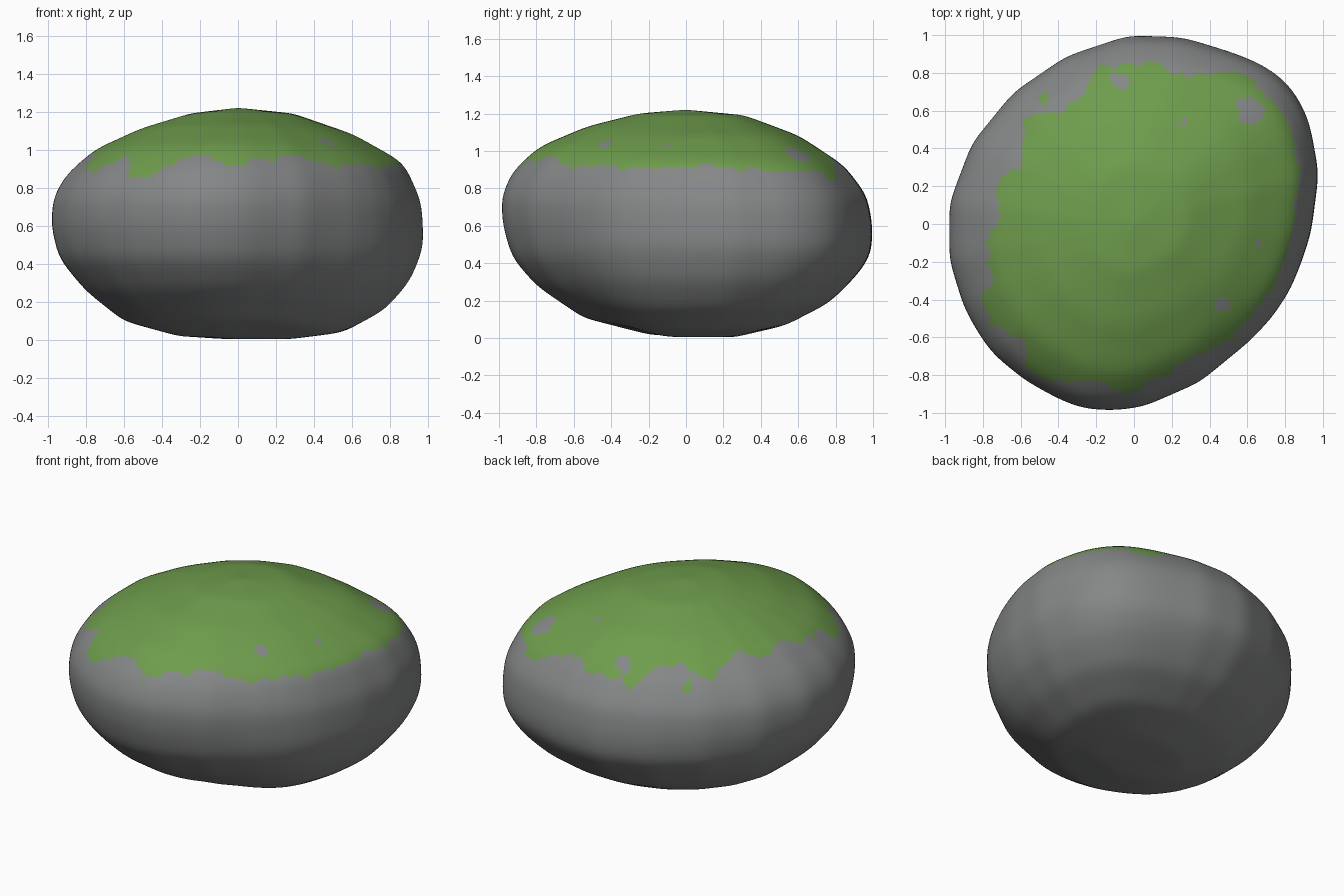
import bpy, bmesh, math
from mathutils import Vector, noise

if "Cube" in bpy.data.objects:
    bpy.data.objects.remove(bpy.data.objects["Cube"])

CZ = 0.6            # height of the widest ring
N, M = 300, 130     # segments round and top to bottom

# outline from the top, anticlockwise
OUTLINE = [(.98,.27),(.93,.54),(.87,.67),(.79,.77),(.67,.85),(.52,.91),(.26,.99),(-.03,1),
           (-.36,.89),(-.64,.7),(-.86,.43),(-.98,.11),(-.98,-.19),(-.9,-.45),(-.82,-.59),
           (-.75,-.69),(-.58,-.83),(-.4,-.93),(-.27,-.98),(-.11,-.99),(.05,-.97),(.35,-.84),
           (.62,-.62),(.74,-.49),(.83,-.35),(.89,-.2),(.94,-.04)]
# vertical profiles (radius, z) towards +x, +y, -x, -y
PROFILES = [
    [(0,1.22),(.29,1.19),(.61,1.08),(.88,.93),(.97,.72),(.98,.49),(.91,.31),(.78,.16),(.56,.04),(.28,.005),(0,.005)],
    [(0,1.22),(.31,1.19),(.6,1.08),(.84,.92),(.96,.76),(.99,.59),(.98,.44),(.9,.33),(.76,.19),(.53,.07),(.26,.005),(0,.005)],
    [(0,1.22),(.25,1.19),(.51,1.11),(.75,1),(.9,.87),(.97,.75),(.98,.6),(.94,.43),(.8,.26),(.6,.1),(.31,.02),(0,.005)],
    [(0,1.22),(.25,1.2),(.53,1.13),(.79,1.02),(.93,.89),(.99,.75),(.98,.6),(.93,.43),(.8,.28),(.55,.11),(.2,.02),(0,.005)]]
# moss edge seen from the top
MOSS = [(.87,.3),(.85,.4),(.82,.52),(.72,.67),(.56,.8),(.22,.79),(.1,.86),(-.05,.84),(-.2,.83),
        (-.27,.67),(-.4,.6),(-.58,.55),(-.6,.33),(-.71,.22),(-.73,.02),(-.78,-.13),(-.75,-.3),
        (-.83,-.41),(-.75,-.53),(-.58,-.63),(-.56,-.78),(-.45,-.83),(-.3,-.83),(-.15,-.84),
        (-.04,-.9),(.03,-.86),(.2,-.77),(.45,-.64),(.65,-.47),(.78,-.25),(.84,0)]
BARE = [(.62,.6,.065),(-.08,.76,.045),(.47,-.43,.03),(.67,-.11,.022),(.26,.53,.015)]
TUFTS = [(-.48,.66,.03)]


def lookup(table, a):
    """Straight line between the points of a polar table [(angle, radius)]."""
    for (a0, r0), (a1, r1) in zip(table, table[1:]):
        if a0 <= a <= a1:
            p = Vector((r0*math.cos(a0), r0*math.sin(a0)))
            q = Vector((r1*math.cos(a1), r1*math.sin(a1)))
            d = q - p
            u = Vector((math.cos(a), math.sin(a)))
            return (p.x*d.y - p.y*d.x) / (u.x*d.y - u.y*d.x)
    return table[-1][1]


def closed_polar(pts):
    t = sorted((math.atan2(y, x) % math.tau, math.hypot(x, y)) for x, y in pts)
    return [(t[-1][0]-math.tau, t[-1][1])] + t + [(t[0][0]+math.tau, t[0][1])]


def profile_polar(pts):
    s = max(r for r, z in pts)
    return sorted((math.atan2(z-CZ, r/s), math.hypot(r/s, z-CZ)) for r, z in pts)


def soften(v, loop, times):
    for _ in range(times):
        n = len(v)
        v = [(v[i-1 if i or loop else 0] + 2*v[i] + v[(i+1) % n if loop else min(i+1, n-1)])/4
             for i in range(n)]
    return v


outline = closed_polar(OUTLINE)
moss_edge = closed_polar(MOSS)
radius = soften([lookup(outline, math.tau*i/N) for i in range(N)], True, 12)
phis = [-math.pi/2 + math.pi*j/M for j in range(M+1)]
rhos = [soften([lookup(profile_polar(p), a) for a in phis], False, 8) for p in PROFILES]


def is_moss(c):
    if c.z < 0.7:
        return False
    j = Vector((noise.noise(c*14), noise.noise(c*14 + Vector((9, 4, 7))), 0))*.03
    x, y = c.x + j.x, c.y + j.y
    if any(math.hypot(x-a, y-b) < r for a, b, r in TUFTS):
        return True
    if any(math.hypot(x-a, y-b) < r for a, b, r in BARE):
        return False
    return math.hypot(x, y) < lookup(moss_edge, math.atan2(y, x) % math.tau) + .02*noise.noise(c*22)


# boulder: rings blended between the four profiles
bm = bmesh.new()
bottom = bm.verts.new((0, 0, 0.005))
top = bm.verts.new((0, 0, 1.22))
rings = []
for j in range(1, M):
    ring = []
    for i in range(N):
        t = math.tau*i/N
        k = int(t // (math.pi/2)) % 4
        w = math.sin(t - k*math.pi/2)**2
        rho = rhos[k][j]*(1-w) + rhos[(k+1) % 4][j]*w
        r = radius[i]*rho*math.cos(phis[j])
        ring.append(bm.verts.new((r*math.cos(t), r*math.sin(t), CZ + rho*math.sin(phis[j]))))
    rings.append(ring)
for i in range(N):
    n = (i+1) % N
    bm.faces.new((bottom, rings[0][n], rings[0][i]))
    bm.faces.new((top, rings[-1][i], rings[-1][n]))
    for a, b in zip(rings, rings[1:]):
        bm.faces.new((a[i], a[n], b[n], b[i]))

# moss patch on the upper faces
for f in bm.faces:
    f.smooth = True
    f.material_index = int(is_moss(f.calc_center_median()))

mesh = bpy.data.meshes.new("mossy_boulder")
bm.to_mesh(mesh)
bm.free()
for name, col in (("grey stone", (.235, .24, .242, 1)), ("green moss", (.155, .332, .072, 1))):
    m = bpy.data.materials.new(name)
    m.diffuse_color = col
    m.use_nodes = True
    m.node_tree.nodes["Principled BSDF"].inputs["Base Color"].default_value = m.diffuse_color
    mesh.materials.append(m)
bpy.context.collection.objects.link(bpy.data.objects.new("mossy_boulder", mesh))
